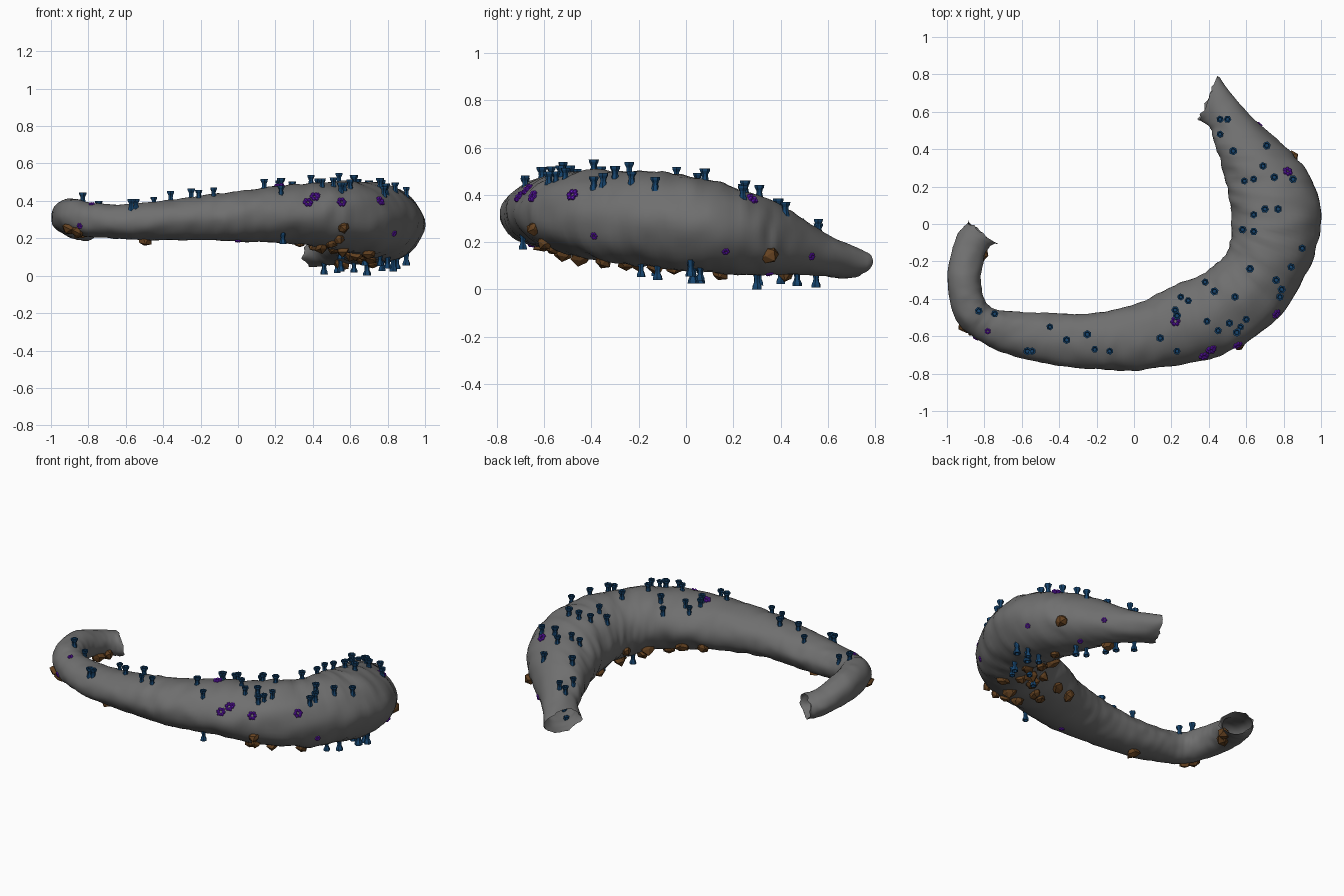
import bpy, bmesh, random
from math import sin, cos, pi
from mathutils import Vector, Matrix, noise
from mathutils.bvhtree import BVHTree

if "Cube" in bpy.data.objects:
    bpy.data.objects.remove(bpy.data.objects["Cube"])

random.seed(4)

def material(name, rgb):
    m = bpy.data.materials.new(name)
    m.diffuse_color = (*rgb, 1)
    m.use_nodes = True
    m.node_tree.nodes["Principled BSDF"].inputs["Base Color"].default_value = m.diffuse_color
    return m

def finish(bm, name, mat=None, smooth=False):
    me = bpy.data.meshes.new(name)
    bm.to_mesh(me)
    bm.free()
    ob = bpy.data.objects.new(name, me)
    bpy.context.collection.objects.link(ob)
    for p in me.polygons:
        p.use_smooth = smooth
    if mat:
        me.materials.append(mat)
    return ob

# Hollow curved body: inner edge xy, outer edge xy, centre height, half height
stations = [
    (-.74, -.10, -.885, .01, .27, .075), (-.79, -.15, -.95, -.07, .285, .075),
    (-.82, -.28, -1.0, -.28, .325, .088), (-.80, -.40, -.955, -.50, .33, .092),
    (-.74, -.455, -.84, -.62, .31, .09), (-.60, -.47, -.66, -.70, .30, .093),
    (-.40, -.48, -.42, -.75, .305, .105), (-.20, -.475, -.18, -.775, .32, .12),
    (0, -.43, .04, -.78, .33, .135), (.20, -.34, .30, -.74, .34, .155),
    (.38, -.26, .56, -.66, .335, .175), (.48, -.17, .79, -.48, .32, .19),
    (.52, -.06, .94, -.22, .305, .20), (.515, .08, .995, .04, .28, .20),
    (.49, .24, .93, .27, .25, .178), (.43, .42, .80, .42, .215, .142),
    (.41, .51, .59, .61, .165, .098), (.35, .56, .45, .79, .125, .068)]

def station(t):
    i = min(int(t), len(stations) - 2)
    u = t - i
    a, b, c, d = [stations[min(max(k, 0), len(stations) - 1)] for k in range(i - 1, i + 3)]
    return [.5 * (2*q + (r - p)*u + (2*p - 5*q + 4*r - s)*u*u + (3*q - p - 3*r + s)*u**3)
            for p, q, r, s in zip(a, b, c, d)]

SIDES, RINGS = 40, 170
bm = bmesh.new()
rings = []
for j in range(RINGS + 1):
    t = j / RINGS * (len(stations) - 1)
    xi, yi, xo, yo, z, h = station(t)
    mid = Vector(((xi + xo) / 2, (yi + yo) / 2, z))
    half = Vector(((xo - xi) / 2, (yo - yi) / 2, 0))
    ring = []
    for k in range(SIDES):
        a = 2 * pi * k / SIDES
        # sharp transverse wrinkles plus broad lumps
        w = .05 * (.25 - abs(noise.noise(Vector((t * 2.3, cos(a) * .9, sin(a) * .9)))))
        w += noise.noise(Vector((t * 4 + 5, cos(a) * 1.5, sin(a) * 1.5))) * .04
        w += noise.noise(Vector((t * 1.1 + 9, cos(a) * 1.6, sin(a) * 1.6))) * .04
        co = mid + (half * cos(a) + Vector((0, 0, h * sin(a)))) * (1 + w)
        if j in (0, RINGS):   # ragged rims
            co += Vector((noise.noise(co * 25), noise.noise(co * 25 + half * 90), 0)) * .02
        ring.append(bm.verts.new(co))
    rings.append(ring)
for r0, r1 in zip(rings, rings[1:]):
    for k in range(SIDES):
        n = (k + 1) % SIDES
        bm.faces.new((r0[k], r0[n], r1[n], r1[k]))
bmesh.ops.recalc_face_normals(bm, faces=bm.faces)
tree = BVHTree.FromBMesh(bm)
finish(bm, "hollow_body", material("dark_grey", (.16, .16, .16)), smooth=True)

def drop(x, y, side):
    """Point on the upper (1) or lower (-1) surface at x, y."""
    p = tree.ray_cast(Vector((x, y, 2 * side)), Vector((0, 0, -side)))[0]
    return p or tree.find_nearest(Vector((x, y, .3 + .1 * side)))[0]

def lathe(bm, profile, sides, mat):
    prev = None
    for r, z in profile:
        cur = [bm.verts.new(mat @ Vector((r * cos(2*pi*k/sides), r * sin(2*pi*k/sides), z)))
               for k in range(sides)]
        if prev:
            for k in range(sides):
                n = (k + 1) % sides
                bm.faces.new((prev[k], prev[n], cur[n], cur[k]))
        prev = cur
    bm.faces.new(prev)

# Blue flared cups standing on top and hanging underneath
cup = [(.018, -.015), (.012, .012), (.013, .022), (.020, .034), (.021, .044),
       (.013, .044), (.010, .015)]
top = [(.46, .56), (.50, .56), (.46, .48), (.53, .39), (.71, .42), (.69, .31), (.59, .23),
       (.64, .24), (.75, .25), (.85, .24), (.64, .05), (.70, .08), (.77, .08), (.58, -.03),
       (.64, -.04), (.90, -.13), (.62, -.24), (.84, -.23), (.76, -.30), (.79, -.35),
       (.78, -.39), (.54, -.39), (.38, -.31), (.43, -.36), (.25, -.39), (.29, -.41),
       (.22, -.46), (.23, -.49), (.60, -.51), (.51, -.53), (.45, -.57), (.39, -.52),
       (.55, -.58), (.57, -.55), (.14, -.61), (.23, -.68), (-.13, -.68), (-.21, -.67),
       (-.25, -.59), (-.36, -.62), (-.45, -.55), (-.57, -.68), (-.545, -.68),
       (-.83, -.465), (-.745, -.48)]
under = [(.46, .55), (.53, .47), (.55, .40), (.62, .31), (.69, .30), (.77, .06), (.83, .03),
         (.85, .06), (.68, -.13), (.80, -.12), (.76, -.19), (.55, -.25), (.24, -.69), (.90, .02)]
bm = bmesh.new()
for pts, side in ((top, 1), (under, -1)):
    for x, y in pts:
        s = random.uniform(.9, 1.1)
        m = Matrix.Translation(drop(x, y, side)) @ Matrix.Rotation(random.random() * 6, 4, 'Z')
        m = m @ Matrix.Diagonal((s, s, s * side * (1 if side > 0 else 1.25), 1))
        lathe(bm, cup, 6, m)
bmesh.ops.recalc_face_normals(bm, faces=bm.faces)
finish(bm, "blue_cups", material("blue", (.008, .06, .16)))

# Brown angular lumps clinging to the sides and underside
lumps = [(-.91, -.55, .25), (-.86, -.57, .24), (-.78, -.17, .22), (-.83, -.22, .22),
         (-.5, -.6, .18), (.15, -.36, .2), (.25, -.31, .19), (.57, -.66, .26),
         (.55, -.62, .18), (.84, .35, .16), (.49, -.13, .2), (.4, -.4, .15), (.5, -.3, .13),
         (.45, -.52, .15), (.6, -.2, .1), (.56, -.45, .13), (.5, -.58, .16), (.65, -.05, .08),
         (.7, -.35, .13), (.63, -.25, .1), (.72, .14, .07), (.55, .42, .06), (.6, 0, .1),
         (.33, -.45, .17), (.44, -.25, .18), (.7, -.13, .09)]
bm = bmesh.new()
for c in lumps:
    p, n, *_ = tree.find_nearest(Vector(c))
    s = random.uniform(.034, .048)
    m = Matrix.Translation(p) @ n.to_track_quat('Z', 'Y').to_matrix().to_4x4()
    m = m @ Matrix.Rotation(random.random() * 6, 4, 'Z') @ Matrix.Diagonal((s, s * .8, s * .85, 1))
    for v in bmesh.ops.create_icosphere(bm, subdivisions=1, radius=1)["verts"]:
        v.co = m @ (v.co * random.uniform(.75, 1.25))
finish(bm, "brown_lumps", material("brown", (.13, .055, .015)))

# Purple rosettes: a ring of small beads lying on the surface
spots = [(.22, -.52, .5), (.76, -.48, .41), (.41, -.67, .43), (.37, -.69, .39), (.55, -.64, .40),
         (.81, .26, .37), (.67, .53, .15), (.95, .17, .165), (.7, .35, .09), (-.78, -.57, .38),
         (-.84, -.6, .28), (0, -.65, .21), (.85, -.4, .23), (.42, -.65, .43)]
bm = bmesh.new()
for i, c in enumerate(spots):
    p, n, *_ = tree.find_nearest(Vector(c))
    s = .023 if i < 6 else .014
    base = Matrix.Translation(p) @ n.to_track_quat('Z', 'Y').to_matrix().to_4x4()
    for k in range(6):
        a = k * pi / 3
        m = base @ Matrix.Translation((s * .75 * cos(a), s * .75 * sin(a), s * .2))
        bmesh.ops.create_icosphere(bm, subdivisions=1, radius=s * .5, matrix=m)
finish(bm, "purple_rosettes", material("purple", (.16, .01, .6)))

# Rest the whole model on z = 0
low = min(v.co.z for o in bpy.data.objects for v in o.data.vertices)
for o in bpy.data.objects:
    o.data.transform(Matrix.Translation((0, 0, -low)))
